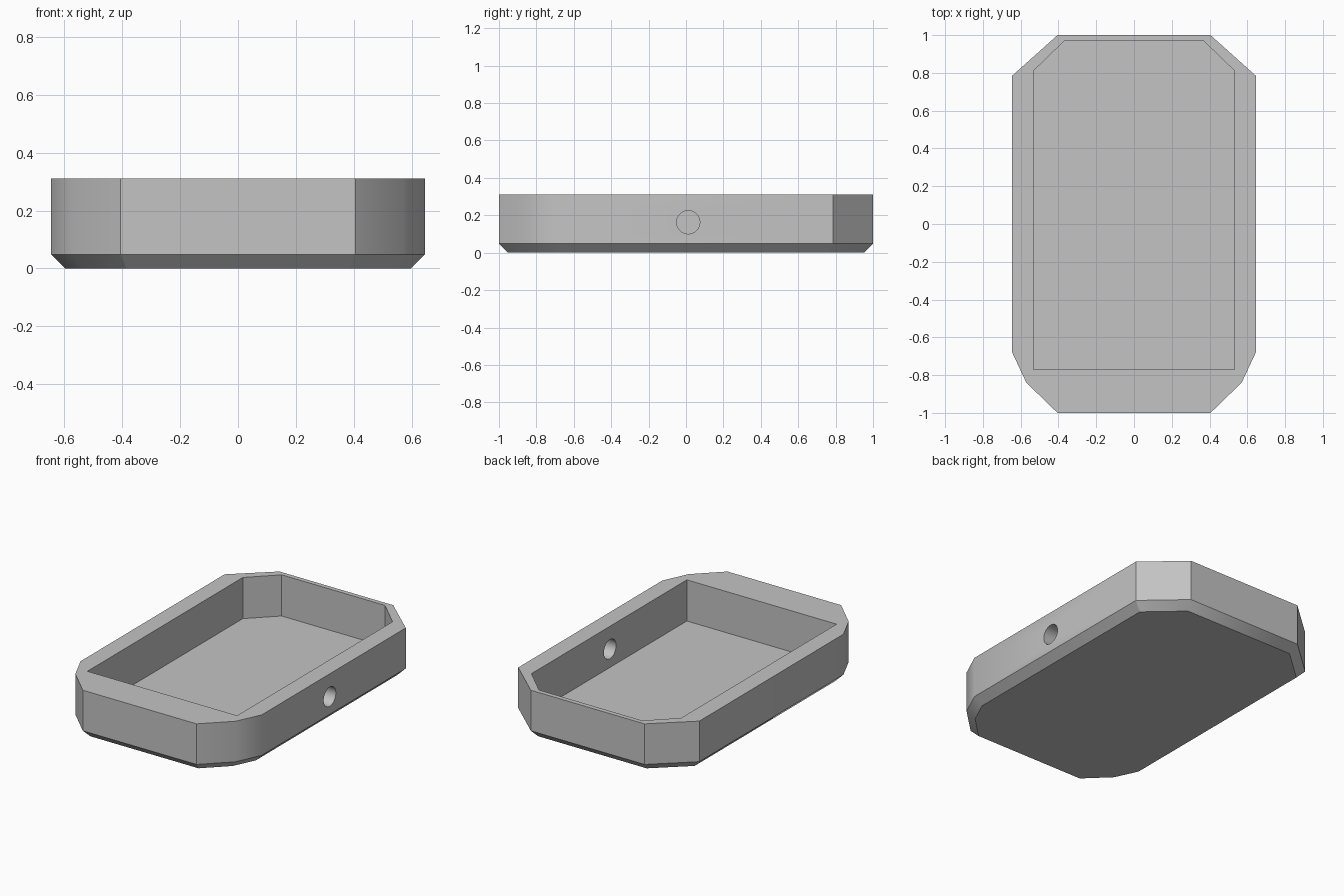
import bpy
import bmesh
from mathutils import Matrix

cube = bpy.data.objects.get("Cube")
if cube:
    bpy.data.objects.remove(cube, do_unlink=True)

HEIGHT, FLOOR, CHAMFER = 0.31, 0.045, 0.049

grey = bpy.data.materials.new("plain grey")
grey.use_nodes = True
colour = (0.55, 0.55, 0.55, 1)
grey.diffuse_color = colour
grey.node_tree.nodes["Principled BSDF"].inputs["Base Color"].default_value = colour


def make_object(name, bm):
    bmesh.ops.recalc_face_normals(bm, faces=bm.faces)
    mesh = bpy.data.meshes.new(name)
    bm.to_mesh(mesh)
    bm.free()
    mesh.materials.append(grey)
    obj = bpy.data.objects.new(name, mesh)
    bpy.context.collection.objects.link(obj)
    return obj


def prism(half_outline, z0, z1):
    """Mirror the +x half outline and extrude it from z0 to z1."""
    outline = half_outline + [(-x, y) for x, y in reversed(half_outline)]
    bm = bmesh.new()
    face = bm.faces.new([bm.verts.new((x, y, z0)) for x, y in outline])
    top = bmesh.ops.extrude_face_region(bm, geom=[face], use_keep_orig=True)["geom"]
    verts = [v for v in top if isinstance(v, bmesh.types.BMVert)]
    bmesh.ops.translate(bm, verts=verts, vec=(0, 0, z1 - z0))
    return bm


# Tray body: faceted corners and a chamfered underside rim
bm = prism([(0.405, 1.0), (0.645, 0.785), (0.645, -0.68), (0.57, -0.84), (0.405, -1.0)],
           0, HEIGHT)
rim = [e for e in bm.edges if all(v.co.z < 0.001 for v in e.verts)]
bmesh.ops.bevel(bm, geom=rim, offset=CHAMFER, offset_type='OFFSET', segments=1,
                affect='EDGES')
tray = make_object("tray", bm)

# Cavity cutter: chamfered back corners, square front corners
cavity = make_object("cavity_cutter", prism(
    [(0.368, 0.97), (0.533, 0.81), (0.533, -0.77)], FLOOR, HEIGHT + 0.2))

# Round hole through the left wall only
bm = bmesh.new()
bmesh.ops.create_cone(bm, cap_ends=True, segments=48, radius1=0.062, radius2=0.062,
                      depth=0.4, matrix=Matrix.Translation((0.6, 0.012, 0.163))
                      @ Matrix.Rotation(1.5707963, 4, 'Y'))
hole = make_object("hole_cutter", bm)

# Cut both out of the body
bpy.ops.object.select_all(action='DESELECT')
bpy.context.view_layer.objects.active = tray
tray.select_set(True)
for cutter in (cavity, hole):
    cutter.hide_render = True
    mod = tray.modifiers.new(cutter.name, 'BOOLEAN')
    mod.operation = 'DIFFERENCE'
    mod.solver = 'EXACT'
    mod.object = cutter
    bpy.ops.object.modifier_apply(modifier=mod.name)
    bpy.data.objects.remove(cutter, do_unlink=True)

# Soft front corners, crisp edges elsewhere
bpy.ops.object.shade_smooth_by_angle(angle=0.52)
